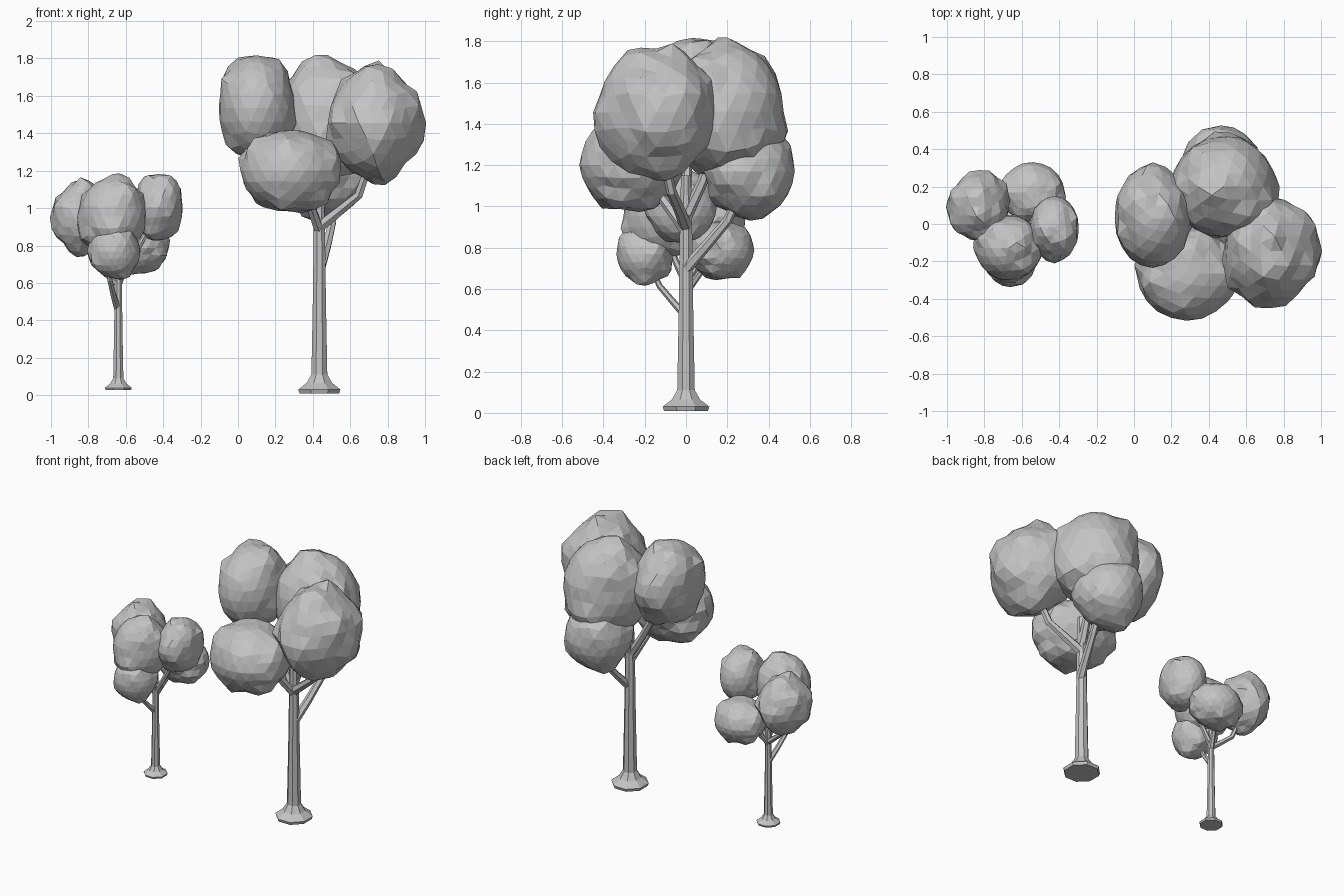
import bpy, bmesh, math, random
from mathutils import Vector, Matrix

cube = bpy.data.objects.get("Cube")
if cube:
    bpy.data.objects.remove(cube)

random.seed(11)

grey = bpy.data.materials.new("plain_grey")
grey.use_nodes = True
shade = (0.55, 0.55, 0.55, 1)
grey.diffuse_color = shade
grey.node_tree.nodes["Principled BSDF"].inputs["Base Color"].default_value = shade


def add_object(name, bm):
    bmesh.ops.recalc_face_normals(bm, faces=bm.faces)
    mesh = bpy.data.meshes.new(name)
    bm.to_mesh(mesh)
    bm.free()
    mesh.materials.append(grey)
    obj = bpy.data.objects.new(name, mesh)
    bpy.context.collection.objects.link(obj)
    return obj


def tube(name, points, radii, sides):
    """Tapered low-poly tube through a few points."""
    bm = bmesh.new()
    points = [Vector(p) for p in points]
    rings = []
    for i, (p, r) in enumerate(zip(points, radii)):
        direction = points[min(i + 1, len(points) - 1)] - points[max(i - 1, 0)]
        turn = Vector((0, 0, 1)).rotation_difference(direction)
        ring = []
        for k in range(sides):
            a = math.tau * (k + 0.5) / sides
            ring.append(bm.verts.new(p + turn @ Vector((r * math.cos(a), r * math.sin(a), 0))))
        rings.append(ring)
    for low, high in zip(rings, rings[1:]):
        for k in range(sides):
            n = (k + 1) % sides
            bm.faces.new((low[k], low[n], high[n], high[k]))
    bm.faces.new(rings[0][::-1])
    bm.faces.new(rings[-1])
    return add_object(name, bm)


def foliage(name, centre, radii, lumps):
    """Faceted ball with a core and rounded lumps of leaves standing out of it."""
    bm = bmesh.new()
    bmesh.ops.create_icosphere(bm, subdivisions=3, radius=1)
    bumps = []
    for _ in range(lumps):
        axis = Vector([random.gauss(0, 1) for _ in range(3)]).normalized()
        size = random.uniform(0.28, 0.45)
        bumps.append((axis, random.uniform(0.98, 1.05) - size, size))
    for v in bm.verts:
        d = v.co.normalized()
        reach = 0.91
        for axis, out, size in bumps:
            along = d.dot(axis)
            room = size ** 2 - out ** 2 * (1 - along ** 2)
            if along > 0 and room > 0:
                reach = max(reach, out * along + math.sqrt(room))
        v.co = d * reach * random.uniform(0.985, 1.015)
    bmesh.ops.transform(bm, matrix=Matrix.Translation(centre) @ Matrix.Diagonal((*radii, 1)),
                        verts=bm.verts)
    return add_object(name, bm)


# Large tree, built around its trunk axis
parts = [
    tube("trunk",
         [(0, 0, 0.01), (0, 0, 0.03), (0, 0, 0.065), (0, 0, 0.11), (0, 0, 0.5), (0, 0, 0.92), (0, 0, 1.15)],
         [0.115, 0.122, 0.074, 0.046, 0.038, 0.032, 0.026], 8),
    tube("rear_branch", [(0.01, 0, 0.70), (0.04, 0.09, 0.80), (0.07, 0.2, 0.93), (0.08, 0.28, 1.1)],
         [0.03, 0.026, 0.023, 0.02], 6),
    tube("left_branch", [(0, 0, 0.9), (0.1, -0.03, 0.98), (0.21, -0.07, 1.07), (0.29, -0.12, 1.3)],
         [0.032, 0.028, 0.025, 0.02], 6),
    tube("right_branch", [(0, 0, 0.92), (-0.1, 0, 1.08), (-0.28, 0.02, 1.4)],
         [0.028, 0.025, 0.02], 6),
    tube("front_branch", [(0, 0, 0.88), (-0.05, -0.1, 1.02), (-0.1, -0.22, 1.18)],
         [0.028, 0.025, 0.02], 6),
    tube("top_branch", [(0, 0, 0.95), (0.02, 0.08, 1.12), (0.04, 0.18, 1.4)],
         [0.03, 0.026, 0.02], 6),
    foliage("right_foliage", (-0.335, 0.03, 1.535), (0.225, 0.29, 0.305), 22),
    foliage("rear_foliage", (0.045, 0.2, 1.46), (0.305, 0.3, 0.36), 22),
    foliage("left_foliage", (0.295, -0.145, 1.455), (0.27, 0.315, 0.33), 24),
    foliage("front_foliage", (-0.155, -0.265, 1.2), (0.29, 0.275, 0.24), 20),
    foliage("low_rear_foliage", (0.03, 0.31, 1.17), (0.235, 0.235, 0.25), 20),
]

# Small tree: the same shapes, scaled and turned half round
big = Matrix.Translation((0.435, 0, 0))
small = (Matrix.Translation((-0.64, 0, 0.02)) @ Matrix.Rotation(math.pi, 4, "Z")
         @ Matrix.Scale(0.64, 4))
for part in parts:
    twin = part.copy()
    twin.name = "small_tree_" + part.name
    bpy.context.collection.objects.link(twin)
    twin.matrix_world = small
    part.name = "large_tree_" + part.name
    part.matrix_world = big
